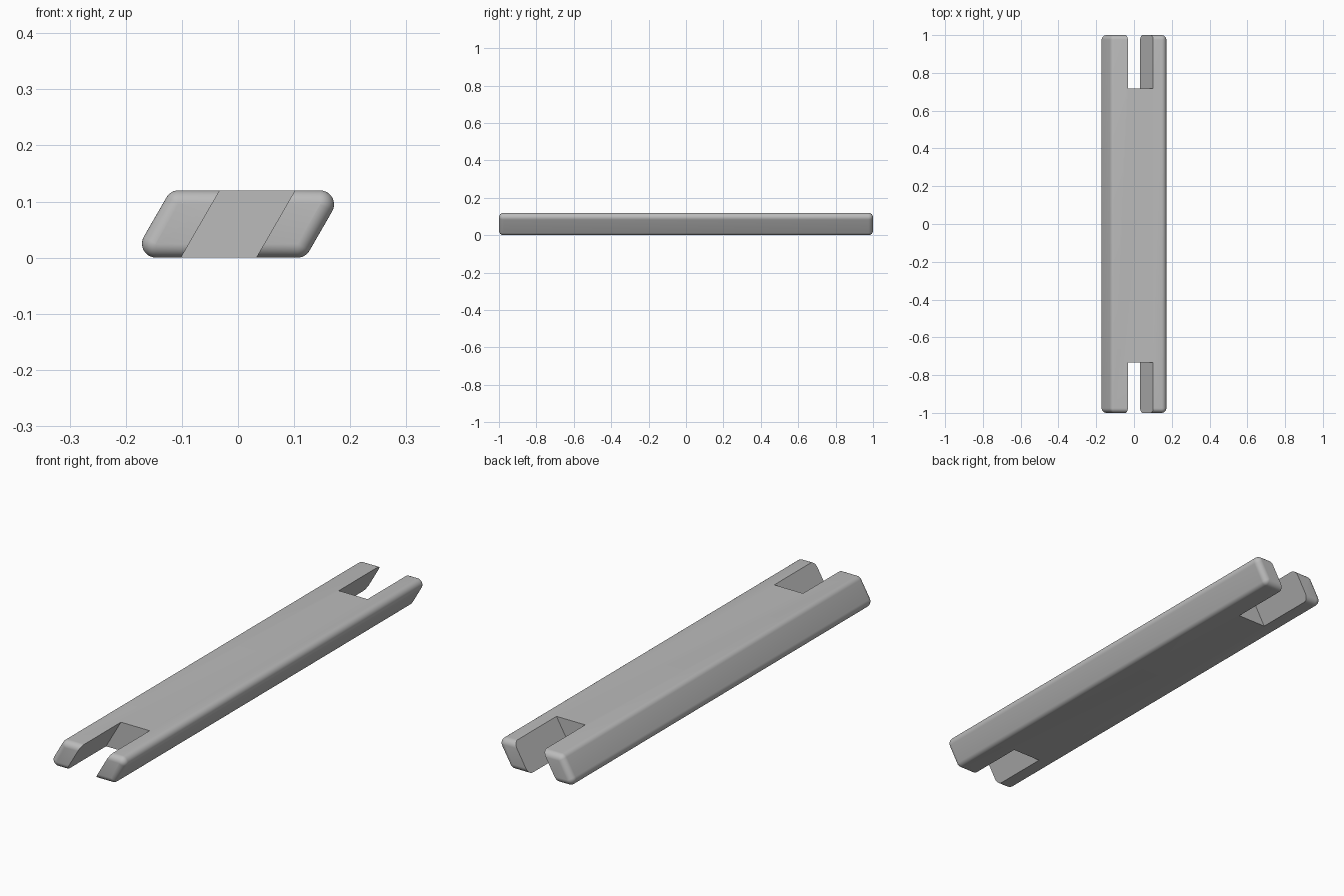
import bpy, bmesh, math

cube = bpy.data.objects.get("Cube")
if cube:
    bpy.data.objects.remove(cube)

HEIGHT, RADIUS, STEPS = 0.12, 0.025, 8
SLANT = 1 / math.tan(math.radians(60))
CORE_HALF = 0.126          # half width of the slanted core inside the rounding

grey = bpy.data.materials.new("plain grey")
grey.use_nodes = True
colour = (0.5, 0.5, 0.5, 1)
grey.diffuse_color = colour
grey.node_tree.nodes["Principled BSDF"].inputs["Base Color"].default_value = colour


def loft(name, rings):
    """Skin a list of equal closed rings and cap both ends."""
    bm = bmesh.new()
    loops = [[bm.verts.new(p) for p in ring] for ring in rings]
    for a, b in zip(loops, loops[1:]):
        for i in range(len(a)):
            j = (i + 1) % len(a)
            bm.faces.new((a[i], a[j], b[j], b[i]))
    bm.faces.new(loops[0])
    bm.faces.new(loops[-1])
    bmesh.ops.recalc_face_normals(bm, faces=bm.faces)
    mesh = bpy.data.meshes.new(name)
    bm.to_mesh(mesh)
    bm.free()
    mesh.materials.append(grey)
    obj = bpy.data.objects.new(name, mesh)
    bpy.context.collection.objects.link(obj)
    return obj


def slanted_ring(y, r):
    """Slanted cross-section with corners rounded by radius r."""
    z_core = HEIGHT / 2 - RADIUS
    # corner side signs, with the start and end angles of each arc
    corners = [(1, 1, -30, 90), (-1, 1, 90, 150), (-1, -1, 150, 270), (1, -1, 270, 330)]
    ring = []
    for sx, sz, start, end in corners:
        cx, cz = sx * CORE_HALF + sz * z_core * SLANT, HEIGHT / 2 + sz * z_core
        for i in range(STEPS + 1):
            a = math.radians(start + (end - start) * i / STEPS)
            ring.append((cx + r * math.cos(a), y, cz + r * math.sin(a)))
    return ring


# Bar: rounded slanted section with rounded-over ends
arc = [math.radians(90 * i / STEPS) for i in range(STEPS + 1)]
end_rings = [(1 - RADIUS + RADIUS * math.cos(a), max(RADIUS * math.sin(a), 0.0005)) for a in arc]
rings = [slanted_ring(-y, r) for y, r in end_rings]
rings += [slanted_ring(y, r) for y, r in reversed(end_rings)]
bar = loft("slotted_bar", rings)
bpy.context.view_layer.objects.active = bar
bar.select_set(True)

# Slots: slanted notch cut through each end
for name, y0, y1 in (("front_slot", -1.1, -0.733), ("back_slot", 0.717, 1.1)):
    def notch(y):
        return [(x + (z - HEIGHT / 2) * SLANT, y, z)
                for x, z in ((-0.067, -0.05), (0.067, -0.05), (0.067, 0.17), (-0.067, 0.17))]
    cutter = loft(name + "_cutter", [notch(y0), notch(y1)])
    cutter.hide_render = True
    mod = bar.modifiers.new(name, "BOOLEAN")
    mod.operation, mod.solver, mod.object = "DIFFERENCE", "EXACT", cutter
    bpy.ops.object.modifier_apply(modifier=name)
    bpy.data.objects.remove(cutter)

bpy.ops.object.shade_smooth_by_angle(angle=math.radians(30))
